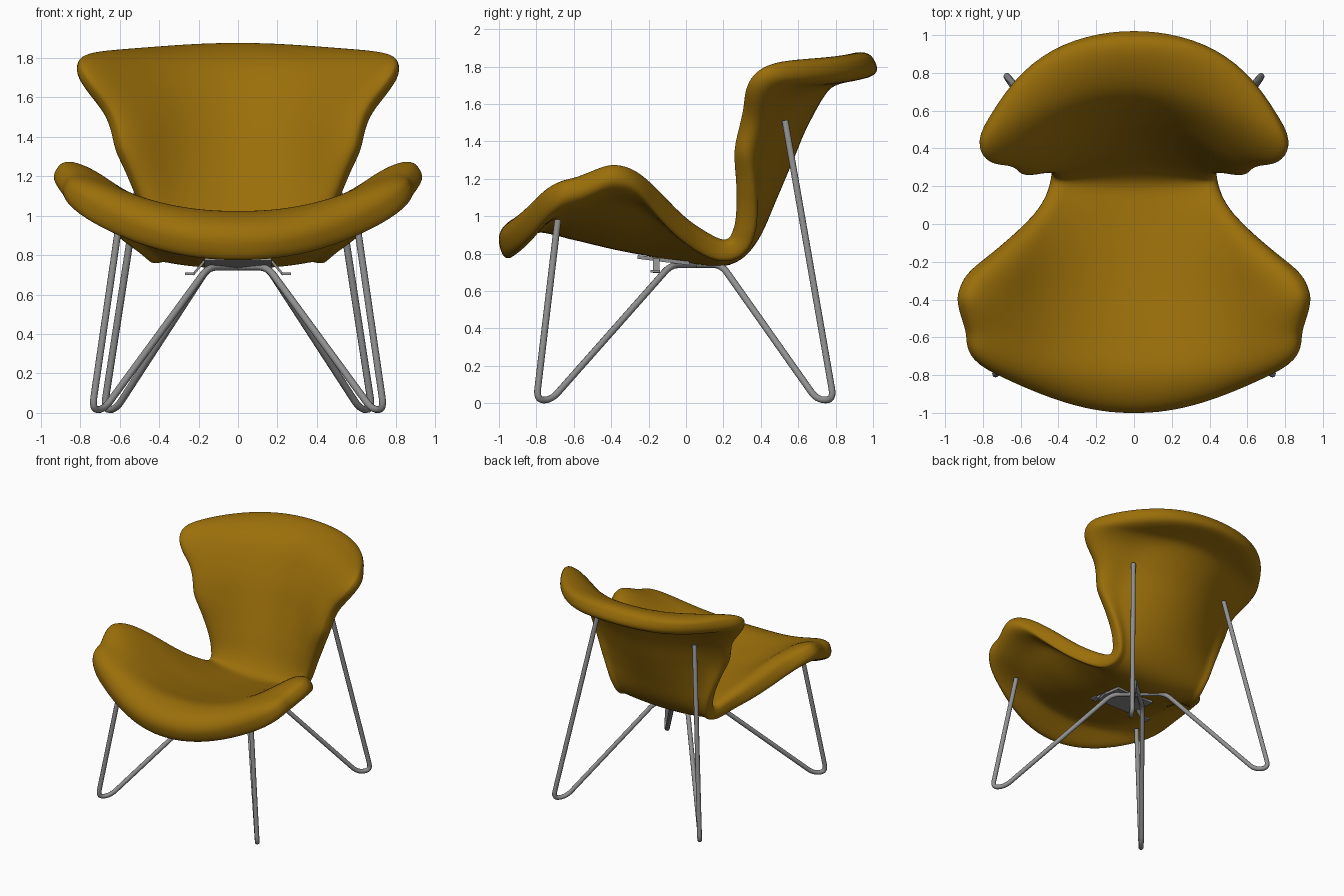
import bpy, bmesh, math
from mathutils import Vector, Matrix

cube = bpy.data.objects.get("Cube")
if cube:
    bpy.data.objects.remove(cube)


def material(name, rgb, rough):
    m = bpy.data.materials.new(name)
    m.use_nodes = True
    m.diffuse_color = (*rgb, 1)
    bsdf = m.node_tree.nodes["Principled BSDF"]
    bsdf.inputs["Base Color"].default_value = (*rgb, 1)
    bsdf.inputs["Roughness"].default_value = rough
    return m


MUSTARD = material("mustard fabric", (0.325, 0.157, 0.003), 0.8)
STEEL = material("grey steel", (0.28, 0.28, 0.285), 0.5)


def add_mesh(name, bm, mat):
    bmesh.ops.recalc_face_normals(bm, faces=bm.faces)
    mesh = bpy.data.meshes.new(name)
    bm.to_mesh(mesh)
    bm.free()
    mesh.materials.append(mat)
    ob = bpy.data.objects.new(name, mesh)
    bpy.context.collection.objects.link(ob)
    return ob


# Shell stations from front lip to top of back, evenly spaced along the spine:
# centre y, centre z, width ratio, sideways bend in y, sideways rise in z, rim roll
STATIONS = [
    (-1.02, .97, 1.05, 0, .30, .12),
    (-.80, 1.005, 1.28, 0, .37, .12),
    (-.58, .96, 1.07, 0, .52, .11),
    (-.37, .91, .95, 0, .64, .10),
    (-.16, .87, .75, 0, .70, .08),
    (.05, .835, .53, 0, .55, .05),
    (.21, .825, .435, 0, .27, .03),
    (.31, .92, .45, -.25, .1, .03),
    (.40, 1.12, .52, -.6, .05, .04),
    (.485, 1.32, .64, -.82, .05, .05),
    (.58, 1.54, .84, -.78, .12, .06),
    (.72, 1.76, 1.36, -.47, .20, .08),
    (.95, 1.92, 1.55, -.12, .05, .09),
]
LAST = len(STATIONS) - 1


def station(b):
    """Smooth interpolation along the spine, b from -1 to 1."""
    v = min(max((b + 1) / 2, 0), 1) * LAST
    i = min(int(v), LAST - 1)
    t = v - i
    a, b, c, d = (STATIONS[min(max(k, 0), LAST)] for k in range(i - 1, i + 3))
    return [q + t / 2 * (r - p + t * (2 * p - 5 * q + 4 * r - s + t * (3 * (q - r) + s - p)))
            for p, q, r, s in zip(a, b, c, d)]


def base(x, b):
    yc, zc, _, bend, rise, _ = station(b)
    return Vector((x, yc + bend * x * x, zc + rise * abs(x) ** 2.2))


def normal(x, b):
    e = .01
    du = base(x + e, b) - base(x - e, b)
    dv = base(x, min(b + e, 1)) - base(x, max(b - e, -1))
    return du.cross(dv).normalized()


def quarter(s):
    """Quarter circle: flat at 0, vertical at 1."""
    s = min(max(s, 0), 1)
    return 1 - math.sqrt(1 - s * s)


def build_shell():
    nu, nv = 56, 110
    bm = bmesh.new()
    top, bottom = [], []
    for j in range(nv + 1):
        t = math.sin(math.pi * (j / nv - .5))
        upper, lower = [], []
        for i in range(nu + 1):
            s = math.sin(math.pi * (i / nu - .5))
            # square grid to disc, then disc to shell outline
            a = s * math.sqrt(1 - t * t / 2)
            b = t * math.sqrt(1 - s * s / 2)
            rim = max(1 - math.hypot(a, b), 0)
            _, _, ratio, _, _, roll = station(b)
            x = a * ratio
            n = normal(x, b)
            # rounded rim: the top rolls over, the padding swells underneath
            band = max(1 - rim / .2, 0)
            p = base(x, b) - n * roll * quarter(band)
            thick = 1 - quarter(1 - rim / .13)
            swell = 2 * roll * band ** 2 * math.sqrt(1 - band * band)
            upper.append(bm.verts.new(p + n * .02 * thick))
            lower.append(bm.verts.new(p - n * (.09 * thick + swell)))
        top.append(upper)
        bottom.append(lower)
    for j in range(nv):
        for i in range(nu):
            for g in (top, bottom):
                bm.faces.new((g[j][i], g[j][i + 1], g[j + 1][i + 1], g[j + 1][i]))
    bmesh.ops.remove_doubles(bm, verts=bm.verts, dist=.00002)
    for f in bm.faces:
        f.smooth = True
    ob = add_mesh("seat_shell", bm, MUSTARD)
    relax = ob.modifiers.new("relax", "SMOOTH")
    relax.factor = .5
    relax.iterations = 3


build_shell()


def fillet(points, radius, steps=6):
    """Round the inner corners of a polyline."""
    pts = [Vector(p) for p in points]
    out = [pts[0]]
    for a, b, c in zip(pts, pts[1:], pts[2:]):
        start = b + (a - b).normalized() * min(radius, (a - b).length * .48)
        end = b + (c - b).normalized() * min(radius, (c - b).length * .48)
        for k in range(steps + 1):
            t = k / steps
            out.append(start * (1 - t) ** 2 + b * 2 * t * (1 - t) + end * t * t)
    return out + [pts[-1]]


def tube(name, points, radius):
    curve = bpy.data.curves.new(name, "CURVE")
    curve.dimensions = "3D"
    curve.bevel_depth = radius
    curve.bevel_resolution = 3
    curve.use_fill_caps = True
    path = fillet(points, .06)
    spline = curve.splines.new("POLY")
    spline.points.add(len(path) - 1)
    for sp, p in zip(spline.points, path):
        sp.co = (*p, 1)
    spline.use_smooth = True
    curve.materials.append(STEEL)
    ob = bpy.data.objects.new(name, curve)
    bpy.context.collection.objects.link(ob)


# Two bent rods cross under the seat, each making a front and an opposite back leg
for side, name in ((1, "left_front_to_right_back_rod"), (-1, "right_front_to_left_back_rod")):
    front = [(.60, -.685, .98), (.74, -.80, .017), (.68, -.72, .017), (.15, -.08, .74)]
    back = [(-.15, .19, .74), (-.62, .70, .017), (-.68, .79, .017), (-.45, .53, 1.51)]
    tube(name, [(side * x, y, z) for x, y, z in front + back], .018)


def box(name, centre, size, rot):
    bm = bmesh.new()
    bmesh.ops.create_cube(bm, size=1)
    bm.transform(Matrix.Translation(centre) @ rot @ Matrix.Diagonal((*size, 1)))
    return add_mesh(name, bm, STEEL)


# Mounting plate and its bent side tabs
tilt = Matrix.Rotation(math.radians(-7), 4, "X")
box("mounting_plate", (0, -.12, .765), (.34, .28, .02), tilt)
for side, word in ((1, "left"), (-1, "right")):
    slope = Matrix.Rotation(math.radians(50) * side, 4, "Y")
    box(word + "_tab_arm", (side * .20, -.16, .735), (.09, .035, .012), slope)
    box(word + "_tab_foot", (side * .245, -.165, .705), (.05, .05, .012), Matrix())
